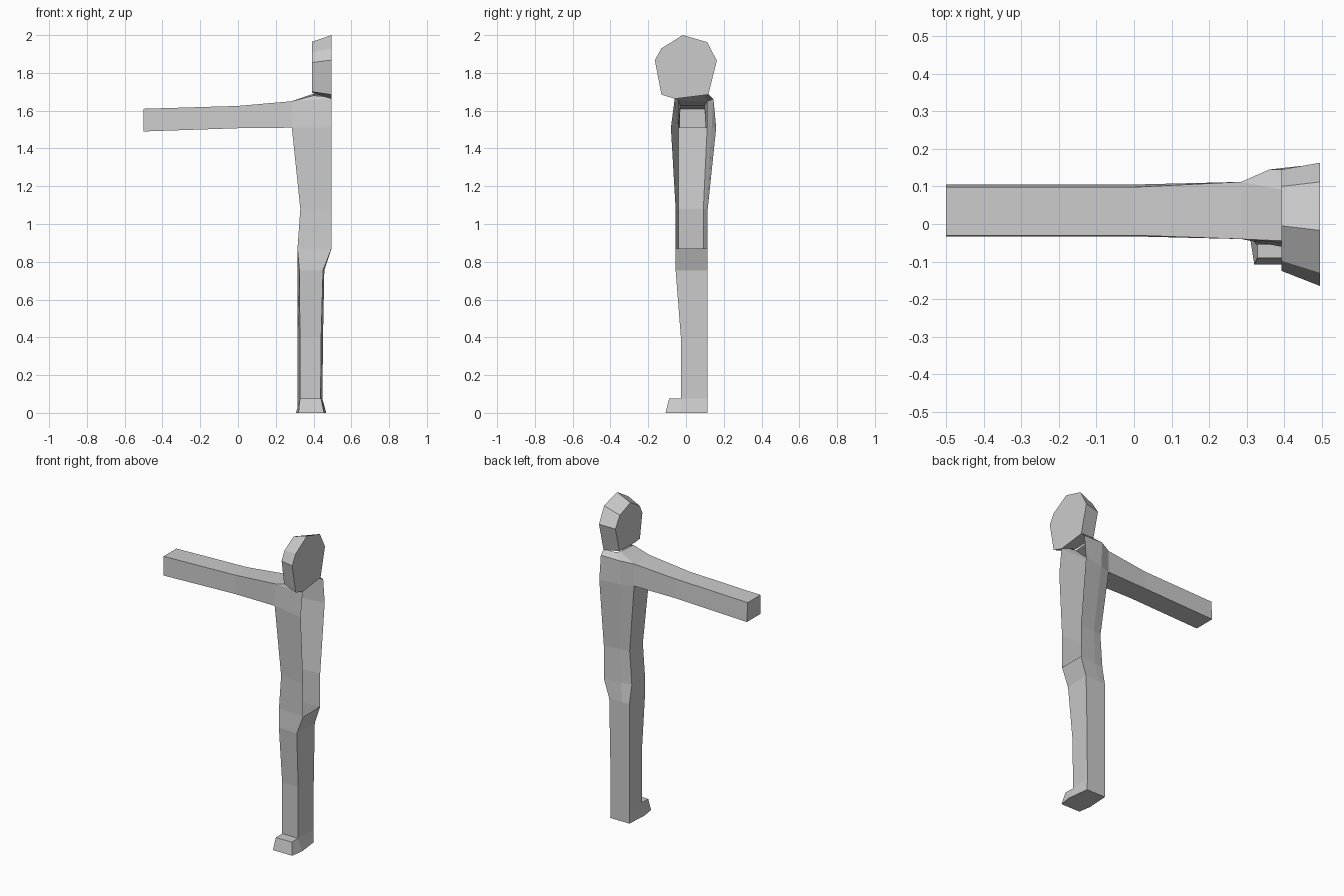
import bpy, bmesh

if "Cube" in bpy.data.objects:
    bpy.data.objects.remove(bpy.data.objects["Cube"])

CUT = 0.495  # open centre plane of the half figure


def bridge(bm, a, b, closed=True, skip=()):
    """Join two vertex rings with quads."""
    n = len(a)
    for i in range(n if closed else n - 1):
        if i not in skip:
            j = (i + 1) % n
            bm.faces.new((a[i], a[j], b[j], b[i]))


def finish(bm, name):
    bmesh.ops.recalc_face_normals(bm, faces=bm.faces)
    mesh = bpy.data.meshes.new(name)
    bm.to_mesh(mesh)
    bm.free()
    obj = bpy.data.objects.new(name, mesh)
    bpy.context.collection.objects.link(obj)
    return obj


bm = bmesh.new()


def ring(points):
    return [bm.verts.new(p) for p in points]


def section(z, inner, outer, front, back):
    """Five-sided body section; inner/outer = (front x, back x), front/back = (inner y, outer y)."""
    mid = outer[1] + (inner[1] - outer[1]) * 0.36
    mid_y = back[1] + (back[0] - back[1]) * 0.5
    return ring([(inner[0], front[0], z), (outer[0], front[1], z),
                 (outer[1], back[1], z), (mid, mid_y, z), (inner[1], back[0], z)])


# Torso: open along the centre plane, with a gap for the arm
cut = (CUT, CUT)
top = ring([(CUT, -0.06, 1.662), (0.285, -0.04, 1.65), (0.285, 0.112, 1.65),
            (0.36, 0.145, 1.662), (CUT, 0.145, 1.662)])
chest = section(1.51, cut, (0.285, 0.285), (-0.08, -0.04), (0.16, 0.112))
waist = section(1.08, cut, (0.33, 0.33), (-0.055, -0.04), (0.115, 0.092))
hip = section(0.87, cut, (0.315, 0.315), (-0.055, -0.04), (0.115, 0.092))
bridge(bm, top, chest, closed=False, skip=(1,))
bridge(bm, chest, waist, closed=False)
bridge(bm, waist, hip, closed=False)

# Shoulder slope up to the neck
neck = ring([(CUT, -0.05, 1.672), (0.40, -0.045, 1.68), (0.40, 0.09, 1.69),
             (0.41, 0.115, 1.692), (CUT, 0.115, 1.69)])
bridge(bm, top, neck, closed=False)

# Arm: square tube held straight out
arm = [top[1], top[2], chest[2], chest[1]]
for x, hi, lo in ((0.0, 1.625, 1.507), (-0.5, 1.61, 1.49)):
    nxt = ring([(x, -0.03, hi), (x, 0.098, hi), (x, 0.105, lo), (x, -0.033, lo)])
    bridge(bm, arm, nxt)
    arm = nxt
bm.faces.new(arm)

# Leg: closed sections below the hip
leg = hip
for z, inner, outer, front in ((0.755, (0.45, 0.457), (0.325, 0.316), -0.055),
                               (0.40, (0.44, 0.45), (0.328, 0.316), -0.027),
                               (0.075, (0.437, 0.447), (0.328, 0.316), -0.026)):
    nxt = section(z, inner, outer, (front, front), (0.115, 0.115))
    bridge(bm, leg, nxt)
    leg = nxt

# Foot: heel under the leg, toe block in front
sole = section(0.0, (0.467, 0.45), (0.307, 0.316), (-0.026, -0.026), (0.115, 0.115))
bridge(bm, leg, sole, skip=(0,))
bm.faces.new(sole)
toe = ring([(0.44, -0.09, 0.075), (0.328, -0.09, 0.075),
            (0.32, -0.108, 0.0), (0.455, -0.108, 0.0)])
bridge(bm, [leg[0], leg[1], sole[1], sole[0]], toe)
bm.faces.new(toe)
finish(bm, "half_body")

# Head: faceted slab between two profiles, widest at the centre plane
bm = bmesh.new()
side = [(-0.005, 1.965), (0.10, 1.925), (0.145, 1.855), (0.105, 1.70),
        (-0.05, 1.695), (-0.10, 1.70), (-0.125, 1.855), (-0.098, 1.91)]
centre = [(-0.017, 2.0), (0.112, 1.963), (0.163, 1.865), (0.118, 1.685),
          (-0.06, 1.663), (-0.13, 1.685), (-0.165, 1.868), (-0.13, 1.93)]
a = ring([(0.393, y, z) for y, z in side])
b = ring([(CUT, y, z) for y, z in centre])
bridge(bm, a, b)
bm.faces.new(a)
bm.faces.new(b)
finish(bm, "half_head")
